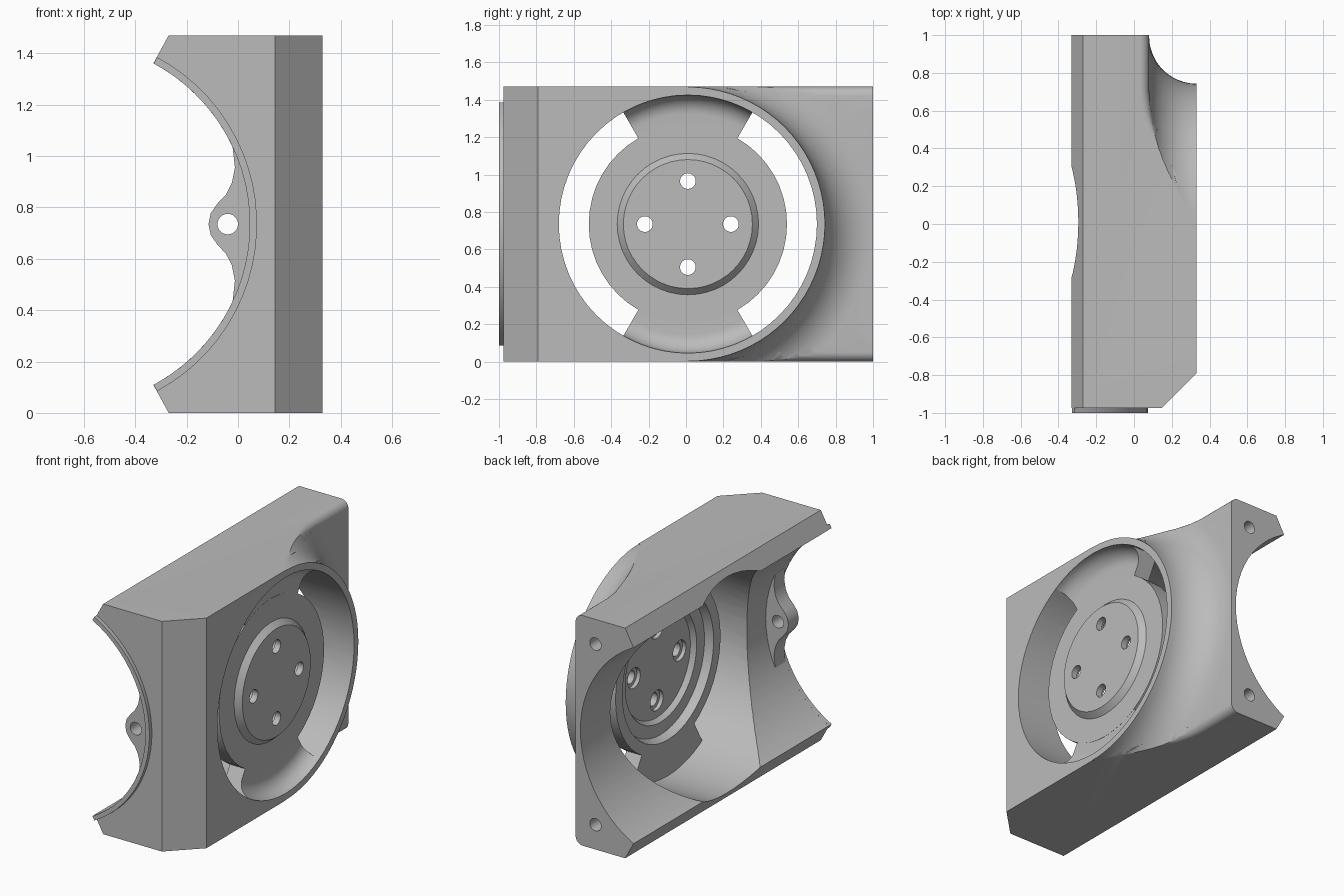
import bpy, bmesh
from math import sin, cos, pi, radians, hypot, sqrt

if "Cube" in bpy.data.objects:
    bpy.data.objects.remove(bpy.data.objects["Cube"], do_unlink=True)

grey = bpy.data.materials.new("plain_grey")
grey.use_nodes = True
grey.diffuse_color = (0.5, 0.5, 0.5, 1)
grey.node_tree.nodes["Principled BSDF"].inputs["Base Color"].default_value = (0.5, 0.5, 0.5, 1)

CY, CZ = 0.01, 0.735          # axis of the round opening
HALF = 0.735                  # half the body height
FRONT = -0.975                # front face of the body
SADDLE_X, SADDLE_R = -0.664, 0.71
RIM, FILLET, TOP = 0.733, 0.25, 0.33


def loft(name, rings, wrap=False):
    """Skin a list of equal closed rings; cap the ends unless wrapped."""
    bm = bmesh.new()
    rows = [[bm.verts.new(p) for p in ring] for ring in rings]
    n = len(rows[0])
    pairs = list(zip(rows, rows[1:])) + ([(rows[-1], rows[0])] if wrap else [])
    for a, b in pairs:
        for i in range(n):
            j = (i + 1) % n
            bm.faces.new((a[i], a[j], b[j], b[i]))
    if not wrap:
        bm.faces.new(rows[0])
        bm.faces.new(rows[-1])
    bmesh.ops.remove_doubles(bm, verts=bm.verts, dist=1e-5)
    wires = [e for e in bm.edges if not e.link_faces]
    bmesh.ops.delete(bm, geom=wires, context='EDGES')
    bmesh.ops.recalc_face_normals(bm, faces=bm.faces)
    mesh = bpy.data.meshes.new(name)
    bm.to_mesh(mesh)
    bm.free()
    mesh.materials.append(grey)
    obj = bpy.data.objects.new(name, mesh)
    bpy.context.collection.objects.link(obj)
    return obj


def prism(name, axis, points, lo, hi):
    """Extrude a 2D outline along the x (0), y (1) or z (2) axis."""
    def place(u, v, w):
        return ((w, u, v), (u, w, v), (u, v, w))[axis]
    return loft(name, [[place(u, v, w) for u, v in points] for w in (lo, hi)])


def arc(u, v, r, start, end, n):
    step = radians(end - start) / n
    return [(u + r * cos(radians(start) + i * step),
             v + r * sin(radians(start) + i * step)) for i in range(n + 1)]


def rod(name, axis, u, v, r, lo, hi, n=24):
    return prism(name, axis, arc(u, v, r, 0, 360, n)[:-1], lo, hi)


def revolve(name, profile, start=0, end=360, n=64):
    """Turn an (r, x) profile about the axis of the round opening."""
    full = end - start == 360
    step = radians(end - start) / n
    angles = [radians(start) + i * step for i in range(n if full else n + 1)]
    return loft(name, [[(x, CY + r * cos(a), CZ + r * sin(a)) for r, x in profile]
                       for a in angles], full)


def cut(obj, cutters):
    for cutter in cutters:
        cutter.hide_render = True
        mod = obj.modifiers.new("cut", 'BOOLEAN')
        mod.operation, mod.solver, mod.object = 'DIFFERENCE', 'EXACT', cutter
        bpy.context.view_layer.objects.active = obj
        bpy.ops.object.modifier_apply(modifier=mod.name)
        bpy.data.objects.remove(cutter, do_unlink=True)


def flare_height(r):
    """Height of the concave flare at a distance from the opening axis."""
    d = min(max(RIM + FILLET - r, 0), FILLET)
    return TOP - sqrt(FILLET ** 2 - d ** 2)


# Housing body: slanted horns on the open side
half = [(-0.36, 0.165), (-0.27, 0), (TOP, 0)]
body = prism("housing_body", 1,
             half + [(x, 2 * CZ - z) for x, z in reversed(half)], FRONT, 1.0)

# Front bevel, lengthwise saddle and round bore
cut(body, [
    prism("bevel_cutter", 2, [(0.045, -1.075), (0.43, -0.69), (0.43, -1.075)], -0.1, 1.6),
    rod("saddle_cutter", 1, SADDLE_X, CZ, SADDLE_R, -1.1, 1.1, 72),
    rod("bore_cutter", 0, CY, CZ, 0.69, -0.6, 0.6, 64),
])

# Concave flare round the back half of the rim
flare = [(RIM + FILLET - FILLET * cos(t * pi / 24), TOP - FILLET * sin(t * pi / 24))
         for t in range(13)]
cut(body, [revolve("flare_cutter", flare + [(1.5, 0.08), (1.5, 0.6), (RIM, 0.6)], -90, 90, 40)])

# Rounded long edges fading out towards the rim
for s in (-1, 1):
    rings = []
    for y, rad in ((0.2, 0.005), (0.3, 0.025), (0.4, 0.04), (0.5, 0.05),
                   (0.6, 0.05), (0.7, 0.05), (1.03, 0.05)):
        top = flare_height(hypot(y - CY, HALF - rad))
        edge = HALF + 0.03
        section = arc(top - rad, HALF - rad, rad, 0, 90, 6)
        section += [(top - rad, edge), (top + 0.12, edge), (top + 0.12, HALF - rad)]
        rings.append([(x, y, CZ + s * z) for x, z in section])
    cut(body, [loft("edge_cutter", rings)])

# Screw holes in the back horns
cut(body, [rod("screw_cutter", 1, -0.06, CZ + s * 0.577, 0.04, 0.75, 1.1) for s in (-1, 1)])

# Thin curved lip standing proud of the front
lip = prism("front_lip", 1,
            arc(SADDLE_X, CZ, SADDLE_R, -61.8, 61.8, 25)
            + arc(SADDLE_X, CZ, 0.738, 61.8, -61.8, 25), -1.0, FRONT + 0.003)

# Screw tab blended into the saddle
side = [(-0.021, 0.3), (-0.012, 0.22), (-0.024, 0.16), (-0.047, 0.115),
        (-0.08, 0.08), (-0.106, 0.043)]
outline = [(x, CZ + z) for x, z in side] + [(-0.115, CZ)]
outline += [(x, CZ - z) for x, z in reversed(side)]
outline += arc(SADDLE_X, CZ, 0.72, -25, 25, 14)
tab = prism("screw_tab", 1, outline, FRONT + 0.001, -0.87)
cut(tab, [rod("tab_cutter", 1, -0.04, CZ, 0.04, -1.1, -0.7)])

# Central hub with raised face and hollow back
hub = revolve("hub", [(0, 0.265), (0.345, 0.265), (0.378, 0.23), (0.53, 0.23),
                      (0.53, 0.12), (0.46, 0.12), (0.44, 0.17), (0.36, 0.17),
                      (0.34, 0.2), (0, 0.2)], n=48)
for y, z in ((0.23, 0), (-0.23, 0), (0, 0.23), (0, -0.23)):
    cut(hub, [rod("hole_cutter", 0, CY + y, CZ + z, 0.042, -0.2, 0.5),
              rod("counterbore_cutter", 0, CY + y, CZ + z, 0.065, 0, 0.225)])

# Filleted bridges joining the hub to the rim
bridge = [(0.5, 0.12), (0.5, 0.229)] + arc(0.59, 0.329, 0.1, -90, 0, 8)
bridge += [(0.71, 0.329), (0.71, 0.12)]
bridges = [revolve(name, bridge, mid - 30, mid + 30, 12)
           for name, mid in (("upper_bridge", 90), ("lower_bridge", -90))]

# Smooth shading with crisp edges
bpy.ops.object.select_all(action='DESELECT')
for obj in [body, lip, tab, hub] + bridges:
    obj.select_set(True)
    bpy.context.view_layer.objects.active = obj
bpy.ops.object.shade_smooth_by_angle(angle=radians(30))
